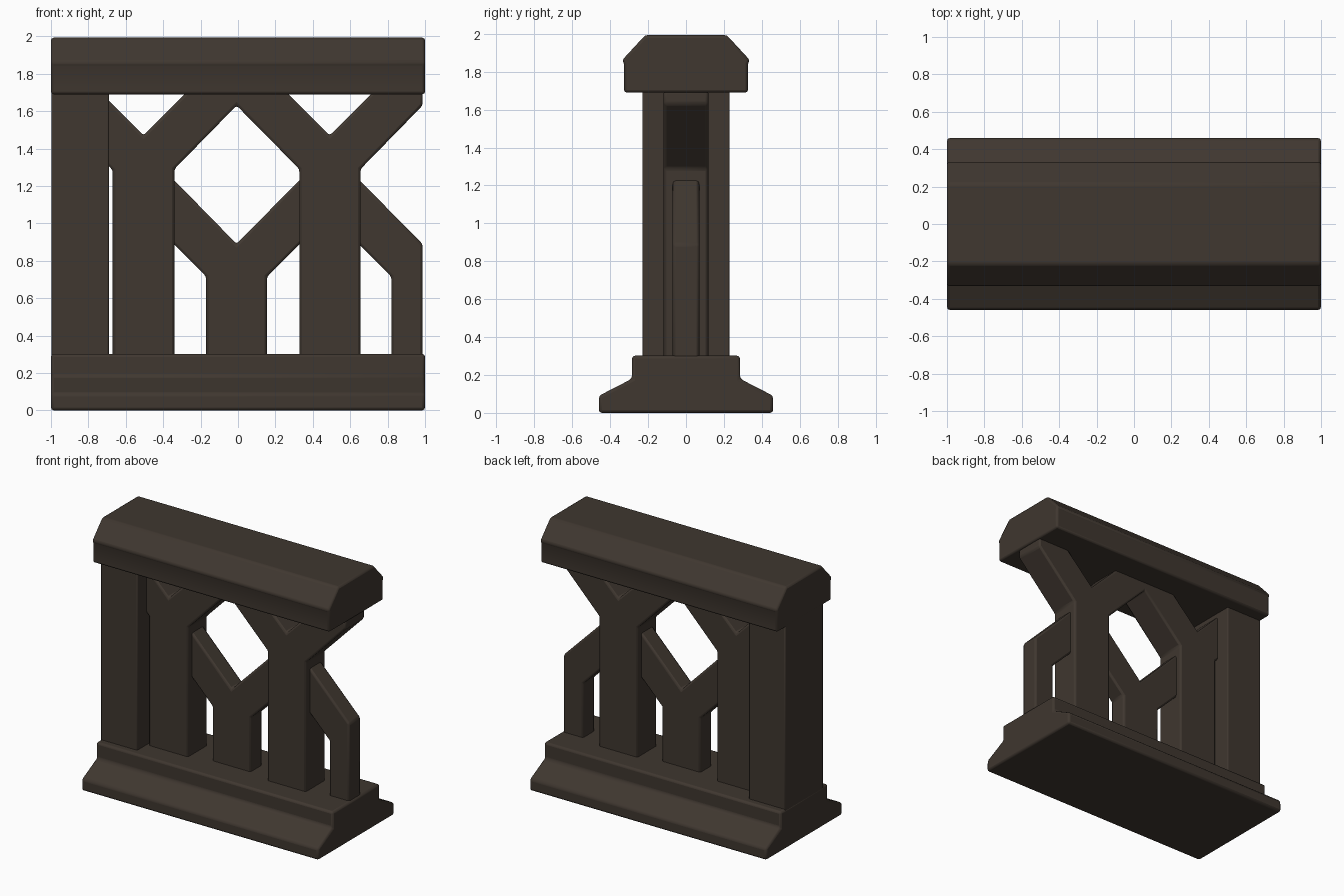
import bpy, bmesh
from mathutils import Vector

if "Cube" in bpy.data.objects:
    bpy.data.objects.remove(bpy.data.objects["Cube"])

mat = bpy.data.materials.new("dark brown wood")
mat.diffuse_color = (0.050, 0.038, 0.029, 1)
mat.use_nodes = True
mat.node_tree.nodes["Principled BSDF"].inputs["Base Color"].default_value = mat.diffuse_color


def extrude(name, pts, depth, axis, bevel, start=None):
    """Extrude a 2D outline (a, z) along x or y, then bevel its edges."""
    start = -depth / 2 if start is None else start
    bm = bmesh.new()
    place = (lambda a, z: (start, a, z)) if axis == 'x' else (lambda a, z: (a, start, z))
    face = bm.faces.new([bm.verts.new(place(a, z)) for a, z in pts])
    out = bmesh.ops.extrude_face_region(bm, geom=[face], use_keep_orig=True)
    move = Vector((depth, 0, 0)) if axis == 'x' else Vector((0, depth, 0))
    bmesh.ops.translate(bm, vec=move, verts=[v for v in out['geom'] if isinstance(v, bmesh.types.BMVert)])
    bmesh.ops.recalc_face_normals(bm, faces=bm.faces)
    mesh = bpy.data.meshes.new(name)
    bm.to_mesh(mesh)
    bm.free()
    mesh.materials.append(mat)
    ob = bpy.data.objects.new(name, mesh)
    bpy.context.collection.objects.link(ob)
    mod = ob.modifiers.new("soft edges", 'BEVEL')
    mod.width, mod.segments, mod.limit_method = bevel, 2, 'ANGLE'
    bpy.ops.object.select_all(action='DESELECT')
    ob.select_set(True)
    bpy.context.view_layer.objects.active = ob
    bpy.ops.object.shade_smooth_by_angle()
    return ob


def mirrored(half):
    """Close a half profile by mirroring it across y = 0."""
    return half + [(-a, z) for a, z in reversed(half)]


# Moulded base and handrail
extrude("base", mirrored([(.46, 0), (.46, .09), (.285, .18), (.285, .302)]), 2, 'x', .016)
extrude("handrail", mirrored([(.327, 1.69), (.327, 1.84), (.336, 1.862), (.215, 1.993)]), 2, 'x', .014)

# End post
extrude("end_post", [(-.998, .28), (-.69, .28), (-.69, 1.71), (-.998, 1.71)], .46, 'y', .008)

# Thick branching frame: two trunks with 45 degree arms
extrude("large_branches", [
    (-.67, .28), (-.67, 1.285), (-.73, 1.345), (-.73, 1.695), (-.505, 1.47),
    (-.275, 1.70), (.26, 1.70), (.49, 1.47), (.72, 1.70), (.987, 1.70),
    (.987, 1.63), (.655, 1.29), (.655, .28), (.328, .28), (.328, 1.29),
    (-.0075, 1.63), (-.34, 1.29), (-.34, .28)], .235, 'y', .014)

# Thin forked struts between the trunks
extrude("small_fork", [
    (-.17, .28), (-.17, .715), (-.36, .905), (-.36, 1.25), (-.0075, .89),
    (.347, 1.25), (.347, .905), (.155, .715), (.155, .28)], .14, 'y', .014)
extrude("half_fork", [
    (.82, .28), (.82, .715), (.63, .905), (.63, 1.25), (.987, .89), (.987, .28)],
    .14, 'y', .014)
